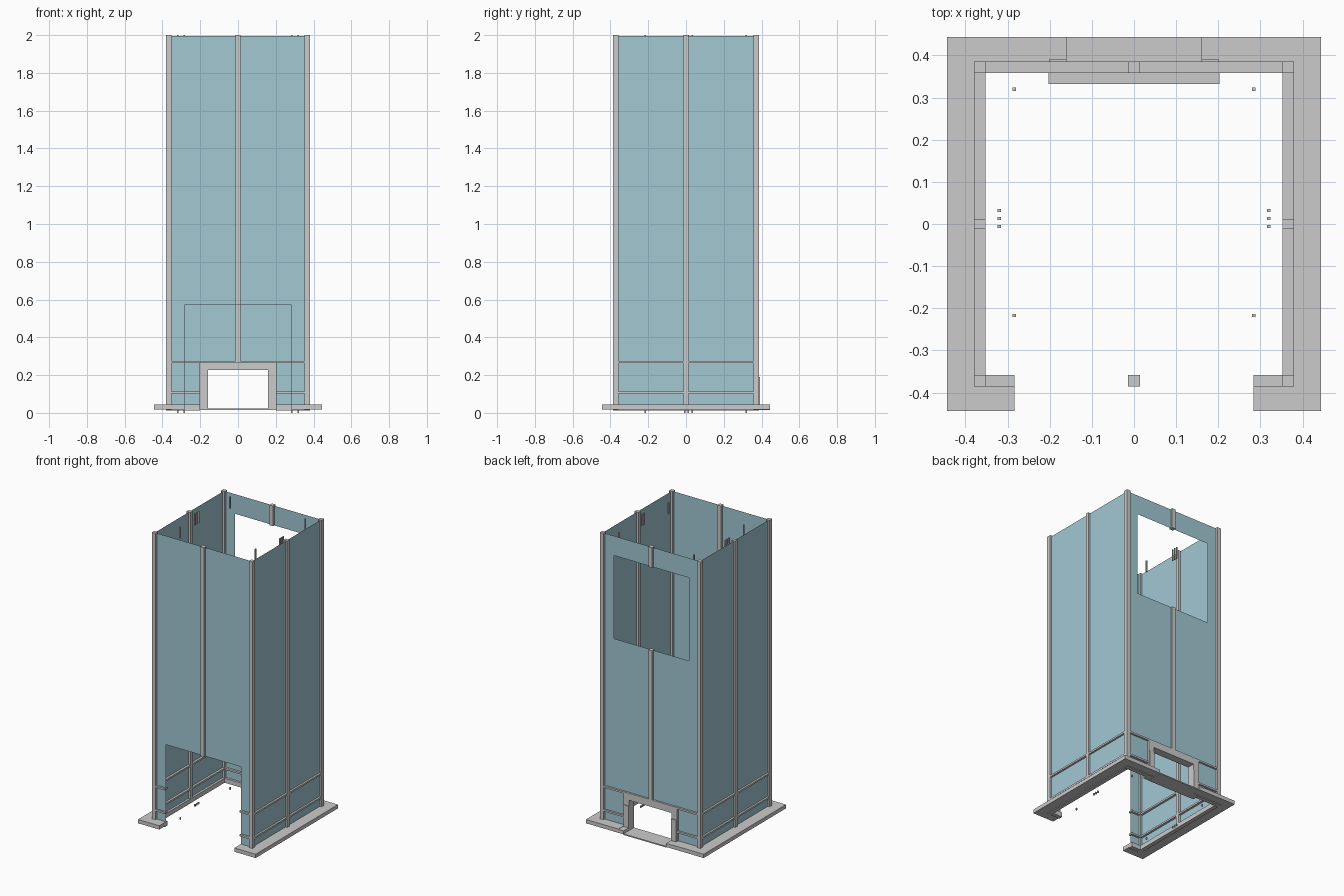
import bpy, bmesh

if "Cube" in bpy.data.objects:
    bpy.data.objects.remove(bpy.data.objects["Cube"])

teal = bpy.data.materials.new("panel_teal")
teal.diffuse_color = (0.36, 0.58, 0.65, 1)
teal.use_nodes = True
teal.node_tree.nodes["Principled BSDF"].inputs["Base Color"].default_value = teal.diffuse_color


def finish(name, bm, mat=None):
    me = bpy.data.meshes.new(name)
    bm.to_mesh(me)
    bm.free()
    ob = bpy.data.objects.new(name, me)
    bpy.context.collection.objects.link(ob)
    if mat:
        me.materials.append(mat)
    return ob


def boxes(name, *specs):
    """One object from boxes given as (x0, x1, y0, y1, z0, z1)."""
    bm = bmesh.new()
    for x0, x1, y0, y1, z0, z1 in specs:
        vs = bmesh.ops.create_cube(bm, size=1)["verts"]
        for v in vs:
            v.co.x = x1 if v.co.x > 0 else x0
            v.co.y = y1 if v.co.y > 0 else y0
            v.co.z = z1 if v.co.z > 0 else z0
    return finish(name, bm)


def both(x0, x1, *rest):
    """A box and its mirror image across x = 0."""
    return [(x0, x1, *rest), (-x1, -x0, *rest)]


def panel(name, place, us, zs, holes=()):
    """Thin sheet on a grid of cuts, leaving out the cells in holes."""
    bm = bmesh.new()
    grid = [[bm.verts.new(place(u, z)) for z in zs] for u in us]
    for i in range(len(us) - 1):
        for j in range(len(zs) - 1):
            if (i, j) not in holes:
                bm.faces.new((grid[i][j], grid[i + 1][j],
                              grid[i + 1][j + 1], grid[i][j + 1]))
    return finish(name, bm, teal)


XI, XO = 0.352, 0.380      # post inner and outer x
YI, YO = 0.358, 0.386      # post inner and outer y
OUT = 0.444                # base outer edge
DOOR = 0.283               # half width of the large openings
TOP = 1.996
PX, PY = 0.367, 0.373      # panel planes

# Wall panels
for name, s in (("left_panel", -1), ("right_panel", 1)):
    panel(name, lambda u, z: (s * PX, u, z), (-PY, PY), (0.02, TOP))
cuts = (-PX, -DOOR, DOOR, PX)
panel("front_panel", lambda u, z: (u, -PY, z), cuts, (0.02, 0.571, TOP), {(1, 0)})
panel("back_panel", lambda u, z: (u, PY, z), (-PX, -DOOR, -0.18, 0.18, DOOR, PX),
      (0.02, 0.25, 1.295, 1.862, TOP), {(2, 0), (1, 2), (2, 2), (3, 2)})

# Corner posts and middle posts
boxes("corner_posts", *both(XI, XO, -YO, -YI, 0.015, 2.0),
      *both(XI, XO, YI, YO, 0.015, 2.0))
boxes("side_middle_posts", *both(XI, XO, -0.012, 0.012, 0.02, 2.0))
boxes("front_middle_post", (-0.014, 0.014, -YO, -YI, 0.571, 2.0))
boxes("back_middle_posts", (-0.014, 0.014, YI, YO, 0.25, 1.295),
      (-0.014, 0.014, YI, YO, 1.862, 2.0))

# Horizontal rails at two heights
for name, z in (("lower_rails", 0.108), ("upper_rails", 0.270)):
    a, b = z - 0.006, z + 0.006
    boxes(name, *both(XI, XO, -YI, YI, a, b),
          *both(DOOR, XI, -YO, -YI, a, b),
          *both(0.2 if z < 0.2 else 0.0, XI, YI, YO, a, b))

# Floor flange with a front gap and a rear doorway gap, plus the sill ring
boxes("base_flange", *both(XO, OUT, -OUT, OUT, 0.018, 0.044),
      *both(DOOR, XO, -OUT, -YO, 0.018, 0.044),
      *both(0.2, XO, YO, OUT, 0.018, 0.044))
boxes("base_sill", *both(XI, XO, -YI, YI, 0.013, 0.044),
      *both(DOOR, XI, -YO, -YI, 0.013, 0.044),
      *both(0.2, XI, YI, YO, 0.013, 0.044))

# Rear hatch frame, its outer strips, threshold and feet
boxes("hatch_frame", *both(0.16, 0.203, 0.332, YO, 0.015, 0.228),
      (-0.203, 0.203, 0.332, YO, 0.228, 0.266))
boxes("hatch_outer_strips", *both(0.16, 0.2, YO, 0.391, 0.04, 0.19))
boxes("hatch_threshold", (-0.16, 0.16, 0.332, OUT, 0.014, 0.022))
boxes("hatch_feet", *both(0.16, 0.2, YO, OUT, 0.018, 0.042))

# Small pins near the floor and near the top
spots = [(0.284, 0.32), (0.284, -0.217), (0.32, 0.032), (0.32, 0.013), (0.32, -0.006)]
for name, z0, z1 in (("floor_pins", 0.0, 0.014), ("top_pins", 1.92, 2.0)):
    pins = []
    for x, y in spots:
        pins += both(x - 0.004, x + 0.004, y - 0.004, y + 0.004, z0, z1)
    boxes(name, *pins)
